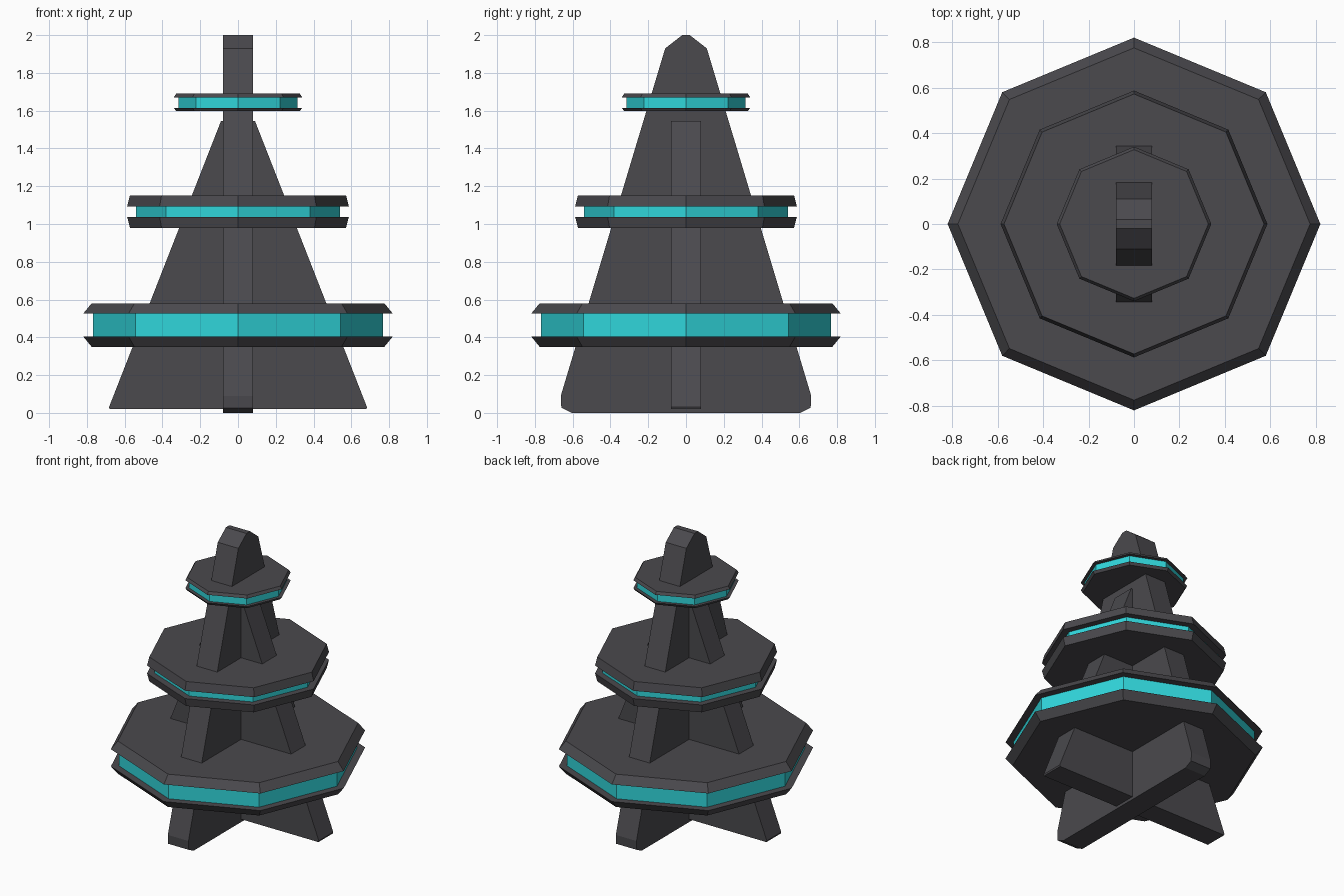
import bpy
import bmesh
import math

if "Cube" in bpy.data.objects:
    bpy.data.objects.remove(bpy.data.objects["Cube"])


def material(name, rgb):
    m = bpy.data.materials.new(name)
    m.diffuse_color = (*rgb, 1.0)
    m.use_nodes = True
    m.node_tree.nodes["Principled BSDF"].inputs["Base Color"].default_value = m.diffuse_color
    return m


charcoal = material("charcoal", (0.069, 0.067, 0.075))
teal = material("glowing teal", (0.03, 0.67, 0.71))


def finish(bm, name, mat):
    bmesh.ops.recalc_face_normals(bm, faces=bm.faces)
    mesh = bpy.data.meshes.new(name)
    bm.to_mesh(mesh)
    bm.free()
    mesh.materials.append(mat)
    obj = bpy.data.objects.new(name, mesh)
    bpy.context.collection.objects.link(obj)
    return obj


def octagon(name, z0, r0, z1, r1, mat):
    """Eight-sided frustum with corners on the x and y axes."""
    bm = bmesh.new()
    rings = []
    for z, r in ((z0, r0), (z1, r1)):
        rings.append([bm.verts.new((r * math.cos(i * math.pi / 4),
                                    r * math.sin(i * math.pi / 4), z))
                      for i in range(8)])
    low, high = rings
    bm.faces.new(low)
    bm.faces.new(high)
    for i in range(8):
        j = (i + 1) % 8
        bm.faces.new((low[i], low[j], high[j], high[i]))
    return finish(bm, name, mat)


def fin(name, half, along_y):
    """Upright slab: half profile (offset, z) mirrored, then extruded."""
    profile = half + [(-u, z) for u, z in reversed(half)]
    t = 0.08
    bm = bmesh.new()
    sides = [[bm.verts.new((s, u, z) if along_y else (u, s, z))
              for u, z in profile] for s in (-t, t)]
    a, b = sides
    bm.faces.new(a)
    bm.faces.new(b)
    n = len(profile)
    for i in range(n):
        j = (i + 1) % n
        bm.faces.new((a[i], a[j], b[j], b[i]))
    return finish(bm, name, charcoal)


# Crossed tapering fins
fin("tall_fin", [(0.605, 0.0), (0.66, 0.027), (0.663, 0.09),
                 (0.11, 1.93), (0.02, 2.0)], True)
fin("short_fin", [(0.68, 0.02), (0.683, 0.03), (0.09, 1.545)], False)

# Tiers: bottom, teal bottom, teal top, top, rim radius, bevel radius, teal radius
tiers = {
    "lower": (0.35, 0.405, 0.525, 0.58, 0.82, 0.775, 0.768),
    "middle": (0.98, 1.038, 1.093, 1.152, 0.587, 0.572, 0.54),
    "upper": (1.597, 1.615, 1.671, 1.69, 0.34, 0.327, 0.315),
}
for tier, (z0, z1, z2, z3, rim, bevel, core) in tiers.items():
    octagon(tier + "_bottom_plate", z0, bevel, z1, rim, charcoal)
    octagon(tier + "_light_band", z1, core, z2, core, teal)
    octagon(tier + "_top_plate", z2, rim, z3, bevel, charcoal)
